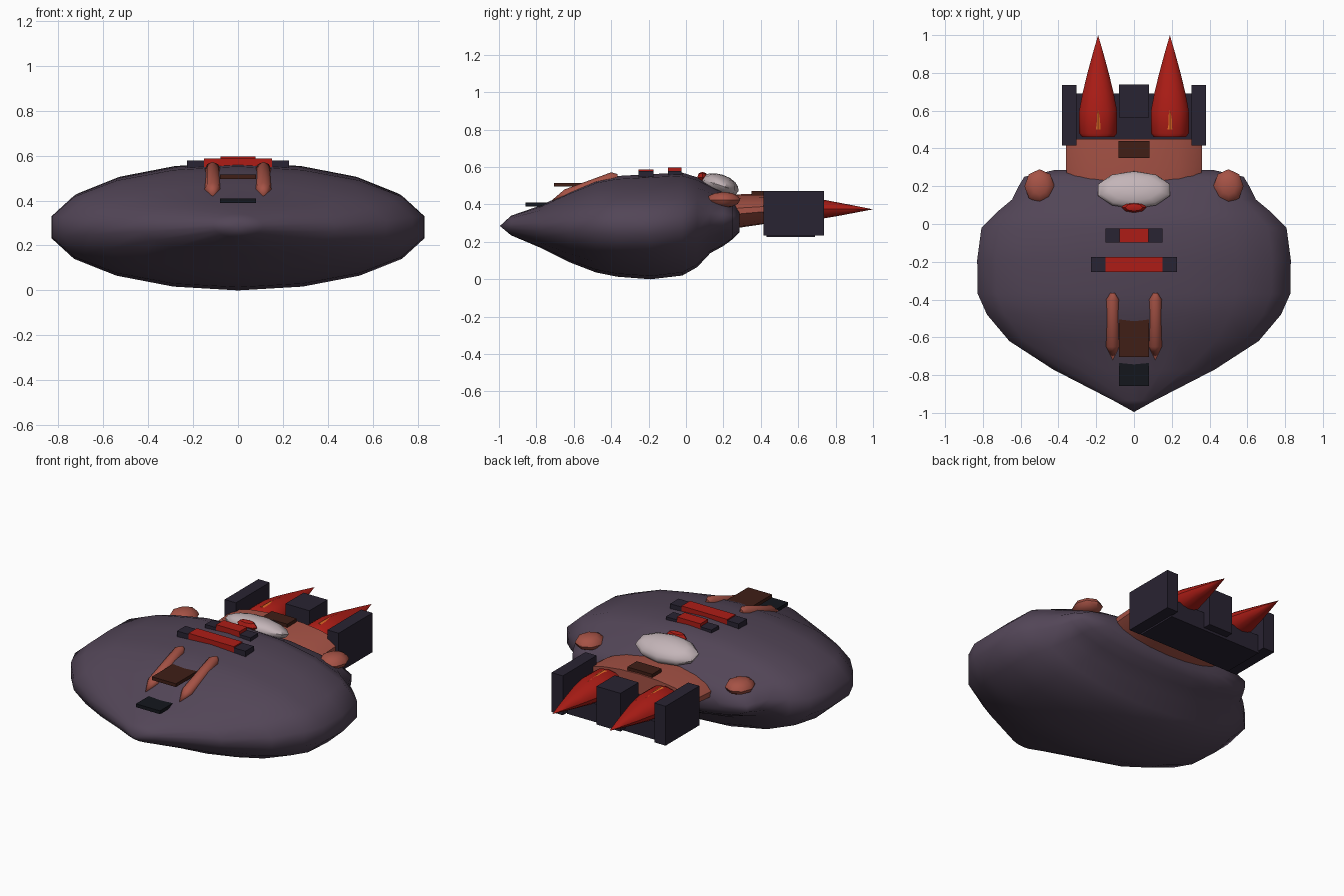
import bpy, bmesh
from math import cos, sin, pi, radians
from mathutils import Matrix, Vector

if "Cube" in bpy.data.objects:
    bpy.data.objects.remove(bpy.data.objects["Cube"])


def mat(name, r, g, b):
    m = bpy.data.materials.new(name)
    m.diffuse_color = (r, g, b, 1)
    m.use_nodes = True
    m.node_tree.nodes["Principled BSDF"].inputs["Base Color"].default_value = m.diffuse_color
    return m


PURPLE = mat("purple", 0.085, 0.06, 0.095)
SALMON = mat("salmon", 0.38, 0.085, 0.06)
RED = mat("red", 0.42, 0.012, 0.008)
DARK = mat("dark", 0.022, 0.017, 0.032)
BLACK = mat("black", 0.007, 0.008, 0.012)
BROWN = mat("brown", 0.05, 0.013, 0.008)
WHITE = mat("white", 0.55, 0.46, 0.48)
ORANGE = mat("orange", 0.8, 0.15, 0.02)


def finish(name, bm, material, angle=None):
    bmesh.ops.recalc_face_normals(bm, faces=bm.faces)
    me = bpy.data.meshes.new(name)
    bm.to_mesh(me)
    bm.free()
    me.materials.append(material)
    if angle:
        me.shade_smooth()
        me.set_sharp_from_angle(angle=radians(angle))
    ob = bpy.data.objects.new(name, me)
    bpy.context.collection.objects.link(ob)
    return ob


def box(name, x0, x1, y0, y1, z0, z1, material):
    bm = bmesh.new()
    bmesh.ops.create_cube(bm, size=1)
    for v in bm.verts:
        v.co = Vector((x0 + (v.co.x + .5) * (x1 - x0),
                       y0 + (v.co.y + .5) * (y1 - y0),
                       z0 + (v.co.z + .5) * (z1 - z0)))
    return finish(name, bm, material)


def loft(name, stations, sides, material, x=0, angle=40):
    """Elliptical rings along y; each station is (y, half width, z low, z high)."""
    bm = bmesh.new()
    rings = []
    for y, w, lo, hi in stations:
        c, h = (lo + hi) / 2, (hi - lo) / 2
        if w == 0:
            rings.append([bm.verts.new((x, y, c))] * sides)
        else:
            rings.append([bm.verts.new((x + w * cos(pi / 2 + 2 * pi * i / sides), y,
                                        c + h * sin(pi / 2 + 2 * pi * i / sides)))
                          for i in range(sides)])
    for a, b in zip(rings, rings[1:]):
        for i in range(sides):
            j = (i + 1) % sides
            bm.faces.new(list(dict.fromkeys((a[i], a[j], b[j], b[i]))))
    for r in (rings[0], rings[-1]):
        if r[0] is not r[1]:
            bm.faces.new(r)
    return finish(name, bm, material, angle)


def ellipsoid(name, centre, size, material, u=8, v=6, tilt=0, angle=40):
    bm = bmesh.new()
    bmesh.ops.create_uvsphere(bm, u_segments=u, v_segments=v, radius=1)
    bm.transform(Matrix.Translation(centre) @ Matrix.Rotation(radians(tilt), 4, 'X')
                 @ Matrix.Diagonal((*size, 1)))
    return finish(name, bm, material, angle)


# Hull: pointed at the front, blunt at the back
loft("hull", [
    (-0.995, 0, 0.285, 0.285), (-0.935, 0.11, 0.235, 0.34), (-0.77, 0.435, 0.165, 0.397),
    (-0.62, 0.67, 0.09, 0.47), (-0.48, 0.79, 0.036, 0.53), (-0.37, 0.84, 0.014, 0.552),
    (-0.19, 0.843, 0.0, 0.562), (-0.02, 0.82, 0.02, 0.57), (0.06, 0.74, 0.065, 0.545),
    (0.13, 0.655, 0.14, 0.505), (0.20, 0.62, 0.178, 0.47), (0.25, 0.59, 0.215, 0.43),
    (0.285, 0.43, 0.25, 0.39)], 18, PURPLE, angle=60)

# Neck joining hull and engine
loft("neck", [(0.22, 0.355, 0.265, 0.45), (0.30, 0.366, 0.278, 0.455),
              (0.45, 0.366, 0.30, 0.455)], 18, SALMON)
box("neck_vent", -0.083, 0.083, 0.35, 0.44, 0.42, 0.472, BROWN)

# Engine block
box("engine_base", -0.31, 0.31, 0.43, 0.69, 0.225, 0.335, DARK)
box("engine_divider", -0.08, 0.08, 0.565, 0.738, 0.24, 0.47, DARK)

# Canopy and small gem in front of it
ellipsoid("canopy", (0, 0.18, 0.503), (0.2, 0.105, 0.058), WHITE, 10, 8, -18)
ellipsoid("gem", (0, 0.088, 0.545), (0.066, 0.028, 0.03), RED, 8, 4)

# Deck bars with dark ends
for n, y0, y1, inner, outer, top in (("front_bar", -0.255, -0.175, 0.152, 0.228, 0.586),
                                     ("rear_bar", -0.097, -0.025, 0.078, 0.152, 0.597)):
    box(n, -inner, inner, y0, y1, 0.53, top, RED)
    for s in (-1, 1):
        a, b = sorted((s * inner, s * outer))
        box(n + "_end", a, b, y0, y1, 0.52, 0.579, DARK)

# Nose plates
box("upper_nose_plate", -0.08, 0.08, -0.705, -0.40, 0.495, 0.515, BROWN)
box("lower_nose_plate", -0.08, 0.08, -0.857, -0.69, 0.39, 0.41, BLACK)

# Mirrored parts
for s, side in ((-1, "left"), (1, "right")):
    a, b = sorted((s * 0.305, s * 0.38))
    box(side + "_engine_panel", a, b, 0.415, 0.737, 0.235, 0.472, DARK)
    loft(side + "_flame", [
        (0.46, 0.085, 0.315, 0.435), (0.48, 0.10, 0.303, 0.446), (0.60, 0.10, 0.303, 0.446),
        (0.69, 0.083, 0.318, 0.434), (0.80, 0.056, 0.336, 0.413), (0.90, 0.029, 0.355, 0.394),
        (1.0, 0, 0.374, 0.374)], 12, RED, x=s * 0.19)
    loft(side + "_flame_core", [
        (0.50, 0.045, 0.34, 0.45), (0.58, 0.03, 0.35, 0.449), (0.67, 0, 0.437, 0.437)],
        8, ORANGE, x=s * 0.19)
    ellipsoid(side + "_shoulder_bump", (s * 0.5, 0.2, 0.425), (0.08, 0.09, 0.042), SALMON, 8, 6)
    loft(side + "_prong", [
        (-0.72, 0, 0.42, 0.42), (-0.65, 0.035, 0.42, 0.48), (-0.40, 0.035, 0.50, 0.572),
        (-0.365, 0.012, 0.53, 0.562)], 8, SALMON, x=s * 0.113, angle=50)
